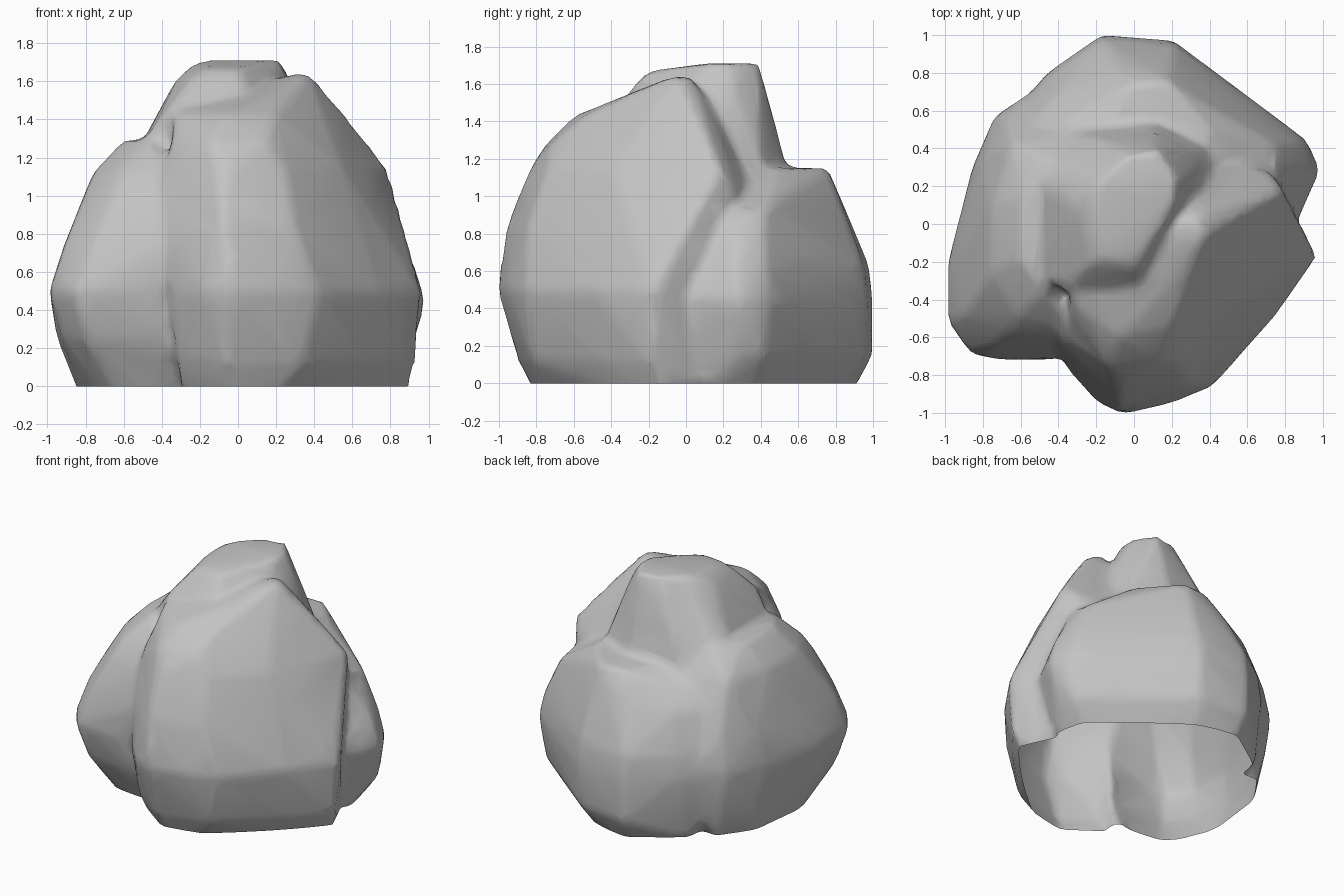
import bpy, bmesh, math

stone = bpy.data.materials.new("grey stone")
stone.diffuse_color = (0.55, 0.55, 0.55, 1)


def boulder(name, rings):
    """Convex boulder from stacked outlines: {height: [(x, y), ...]}; foot sinks below ground."""
    bm = bmesh.new()
    foot = rings[min(rings)]
    cx = sum(p[0] for p in foot) / len(foot)
    cy = sum(p[1] for p in foot) / len(foot)
    for z, outline in rings.items():
        for x, y in outline:
            bm.verts.new((x, y, z))
            if z == 0:
                bm.verts.new((cx + (x - cx) * 0.88, cy + (y - cy) * 0.88, -0.1))
    bmesh.ops.convex_hull(bm, input=bm.verts)
    loose = [v for v in bm.verts if not v.link_faces]
    bmesh.ops.delete(bm, geom=loose, context='VERTS')
    bmesh.ops.recalc_face_normals(bm, faces=bm.faces)
    mesh = bpy.data.meshes.new(name)
    bm.to_mesh(mesh)
    bm.free()
    ob = bpy.data.objects.new(name, mesh)
    bpy.context.collection.objects.link(ob)
    mesh.materials.append(stone)
    return ob


# Tall leaning slab at the front
front = boulder("front_boulder", {
    0: [(-0.3, -0.66), (-0.05, -0.84), (0.17, -0.78), (0.6, -0.42), (0.9, -0.15), (0.8, 0.08), (-0.2, 0.1)],
    0.12: [(-0.32, -0.72), (-0.06, -0.9), (0.34, -0.82), (0.7, -0.45), (0.93, -0.18)],
    0.5: [(-0.36, -0.76), (-0.19, -0.95), (-0.05, -1.01), (0.2, -0.95), (0.42, -0.86), (0.74, -0.5), (0.97, -0.17)],
    0.85: [(-0.37, -0.7), (-0.08, -0.96), (0.3, -0.84), (0.82, -0.08), (0.82, 0.1)],
    1.06: [(0.73, 0.27), (0.5, 0.34)],
    1.14: [(-0.38, -0.6), (-0.05, -0.84), (0.25, -0.74), (0.55, -0.4), (0.79, 0.18)],
    1.28: [(-0.14, -0.75), (0.15, -0.72), (0.55, 0.2)],
    1.43: [(-0.34, -0.4), (-0.08, -0.6), (0.2, -0.54), (0.56, 0.05), (0.42, 0.15)],
    1.52: [(-0.1, -0.23), (0.2, -0.25)],
    1.65: [(0.37, -0.06), (0.3, 0.04)],
})

# Capstone in the middle
cap = boulder("top_boulder", {
    0.6: [(-0.6, -0.3), (0.3, -0.4), (0.6, 0.4), (0, 0.6), (-0.6, 0.5)],
    1.18: [(-0.53, 0.3), (-0.55, -0.3), (-0.3, 0.48), (0.12, 0.53), (0.38, 0.4), (0.46, 0.12)],
    1.38: [(-0.45, 0.2), (-0.43, -0.3), (-0.2, 0.45), (0.12, 0.48), (0.33, 0.33)],
    1.46: [(-0.36, -0.34), (0.02, -0.37)],
    1.62: [(-0.32, 0.1), (-0.24, -0.22), (0.02, -0.26), (0.27, 0.25)],
    1.67: [(-0.26, 0.1), (-0.17, -0.18), (0.02, -0.19)],
    1.71: [(-0.2, 0.22), (-0.04, 0.36), (0.12, 0.39), (0.22, 0.25), (0.21, 0.1)],
})

# Broad low boulder behind, bulging to the right
back = boulder("back_boulder", {
    0: [(-0.5, 0.68), (-0.15, 0.92), (0.14, 0.83), (0.55, 0.53), (0.77, 0.34), (0.82, 0.15), (0.3, -0.2), (-0.5, 0)],
    0.15: [(-0.6, 0.55), (-0.17, 1), (0.21, 0.95), (0.88, 0.42), (0.9, 0.28)],
    0.45: [(-0.7, 0.52), (-0.46, 0.8), (-0.17, 1), (0.21, 0.97), (0.6, 0.65), (0.92, 0.44), (0.99, 0.28), (0.86, 0)],
    0.63: [(-0.7, 0.5), (-0.45, 0.78), (-0.17, 0.98), (0.21, 0.95), (0.88, 0.43), (0.93, 0.27)],
    0.92: [(-0.6, 0.48), (-0.4, 0.69), (-0.1, 0.85), (0.2, 0.84), (0.75, 0.42), (0.77, 0.24)],
    1.06: [(-0.4, 0.53), (-0.1, 0.74)],
    1.15: [(0, 0.74), (0.17, 0.76), (0.4, 0.5), (0.42, 0.3), (-0.3, 0.2)],
})

# Rounded boulder on the left
left = boulder("left_boulder", {
    0: [(-0.72, -0.42), (-0.62, -0.51), (-0.4, -0.54), (-0.85, -0.1), (-0.8, 0.32), (-0.63, 0.56), (0, 0.4), (0, -0.4)],
    0.25: [(-0.92, -0.48), (-0.8, -0.64), (-0.4, -0.67), (-0.95, -0.15), (-0.84, 0.31), (-0.7, 0.57)],
    0.5: [(-0.99, -0.52), (-0.87, -0.69), (-0.74, -0.72), (-0.45, -0.72), (-0.99, -0.22),
          (-0.86, 0.29), (-0.74, 0.57), (-0.5, 0.73)],
    0.75: [(-0.91, -0.48), (-0.76, -0.66), (-0.38, -0.71), (-0.9, -0.1), (-0.81, 0.3), (-0.68, 0.56)],
    1.0: [(-0.81, -0.34), (-0.65, -0.58), (-0.3, -0.64), (-0.8, 0.05)],
    1.12: [(-0.76, -0.26), (-0.62, -0.5), (-0.3, -0.56), (-0.75, 0.1), (-0.64, 0.42), (-0.3, 0.5)],
    1.29: [(-0.6, -0.18), (-0.48, -0.36), (-0.59, 0.15), (-0.45, 0.33), (-0.1, 0.2)],
})

# Weld the boulders into one rock pile
rock = front
rock.name = "rock_pile"
for other in (cap, back, left):
    mod = rock.modifiers.new("weld", 'BOOLEAN')
    mod.operation, mod.object, mod.solver = 'UNION', other, 'EXACT'
soft = rock.modifiers.new("soften", 'REMESH')
soft.mode, soft.voxel_size = 'VOXEL', 0.03
relax = rock.modifiers.new("relax", 'SMOOTH')
relax.factor, relax.iterations = 0.5, 8
thin = rock.modifiers.new("thin", 'DECIMATE')
thin.ratio = 0.08
baked = bpy.data.meshes.new_from_object(rock.evaluated_get(bpy.context.evaluated_depsgraph_get()))
rock.modifiers.clear()
rock.data = baked
for other in (cap, back, left):
    bpy.data.objects.remove(other)

# Slice off at the ground, leaving the underside open
bm = bmesh.new()
bm.from_mesh(baked)
bmesh.ops.bisect_plane(bm, geom=bm.verts[:] + bm.edges[:] + bm.faces[:], plane_co=(0, 0, 0),
                       plane_no=(0, 0, 1), clear_inner=True)
bm.to_mesh(baked)
bm.free()
baked.materials.clear()
baked.materials.append(stone)
for p in baked.polygons:
    p.material_index = 0

bpy.context.view_layer.objects.active = rock
rock.select_set(True)
bpy.ops.object.shade_smooth_by_angle(angle=math.radians(80))
